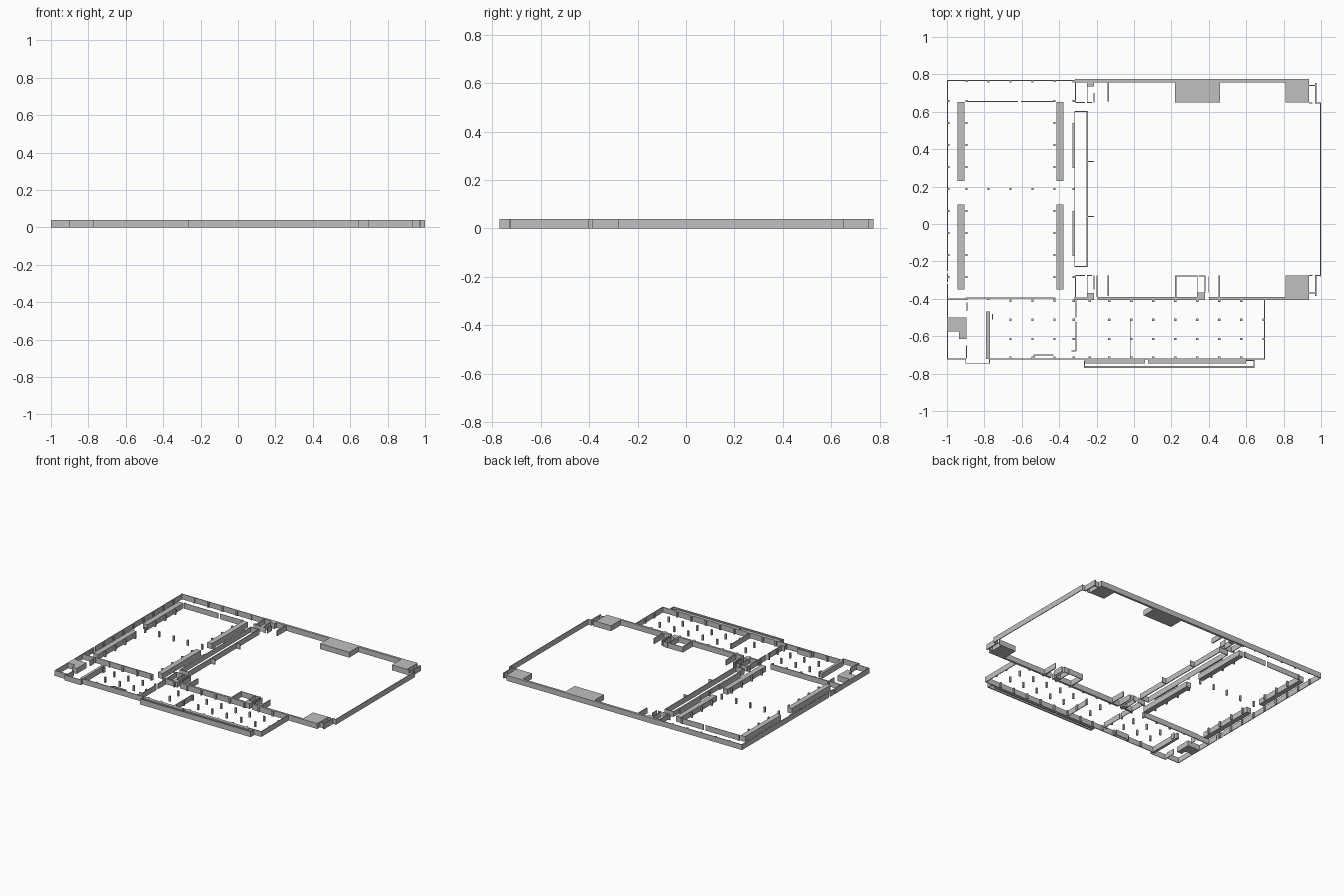
import bpy
import bmesh

if "Cube" in bpy.data.objects:
    bpy.data.objects.remove(bpy.data.objects["Cube"], do_unlink=True)

H = 0.04      # storey height
T = 0.005     # thin wall thickness

grey = bpy.data.materials.new("wall grey")
grey.use_nodes = True
COL = (0.53, 0.53, 0.53, 1)
grey.diffuse_color = COL
grey.node_tree.nodes["Principled BSDF"].inputs["Base Color"].default_value = COL


def boxes(name, rects):
    """One object made of full-height boxes given as (x0, y0, x1, y1)."""
    bm = bmesh.new()
    for x0, y0, x1, y1 in rects:
        v = [bm.verts.new(p) for p in ((x0, y0, 0), (x1, y0, 0), (x1, y1, 0), (x0, y1, 0))]
        base = bm.faces.new(v)
        top = bmesh.ops.extrude_face_region(bm, geom=[base])["geom"]
        bmesh.ops.translate(bm, vec=(0, 0, H),
                            verts=[g for g in top if isinstance(g, bmesh.types.BMVert)])
    bmesh.ops.recalc_face_normals(bm, faces=bm.faces)
    me = bpy.data.meshes.new(name)
    bm.to_mesh(me)
    bm.free()
    me.materials.append(grey)
    ob = bpy.data.objects.new(name, me)
    bpy.context.collection.objects.link(ob)
    return ob


def wx(y, x0, x1, t=T):
    """Wall running along x, centred on y."""
    return (x0, y - t / 2, x1, y + t / 2)


def wy(x, y0, y1, t=T):
    """Wall running along y, centred on x."""
    return (x - t / 2, y0, x + t / 2, y1)


def posts(name, xs, ys, s=0.012):
    return boxes(name, [(x - s / 2, y - s / 2, x + s / 2, y + s / 2) for x in xs for y in ys])


# Main hall: thick long walls, corner cores, thin end wall
boxes("hall_back_wall", [(-0.315, 0.757, 0.935, 0.774)])
boxes("hall_front_wall", [(-0.32, -0.405, -0.215, -0.392), (-0.195, -0.405, 0.38, -0.39),
                          (0.40, -0.405, 0.935, -0.39)])
boxes("hall_cores", [(0.22, 0.65, 0.46, 0.757), (0.81, 0.65, 0.935, 0.757),
                     (0.81, -0.39, 0.935, -0.275)])
boxes("hall_end_wall", [wy(0.9975, -0.28, 0.65)])

# Small lobbies at the two end corners of the hall
lobbies = []
for y0, y1, inner in ((0.648, 0.755, 0.648), (-0.385, -0.275, -0.275)):
    lobbies += [wy(0.972, y0, y1, 0.008), wx(inner, 0.935, 0.955), wx(inner, 0.968, 1.0),
                wx((y0 + y1) / 2 + (0.04 if y0 > 0 else -0.04), 0.935, 0.972)]
boxes("corner_lobbies", lobbies)

# Long corridor between the hall and the west wing
boxes("corridor_walls", [wy(-0.25, -0.23, 0.604, 0.006), wy(-0.317, -0.23, 0.604, 0.003),
                         wx(0.602, -0.318, -0.25), wx(-0.228, -0.318, -0.25),
                         wy(-0.323, 0.30, 0.54, 0.01), wy(-0.323, -0.17, 0.07, 0.01),
                         wx(0.335, -0.25, -0.215), wx(0.04, -0.25, -0.215)])

# Rooms in the hall corners next to the corridor
rooms = []
for y0, y1, core in ((0.65, 0.757, (-0.25, 0.735, -0.215, 0.757)),
                     (-0.39, -0.275, (-0.25, -0.392, -0.215, -0.37))):
    inner = y0 if y0 > 0 else y1
    rooms += [wy(-0.312, y0, y1), wy(-0.25, y0, y1), wx(inner, -0.312, -0.262),
              wx(inner, -0.25, -0.225), wy(-0.137, y0 + 0.005, y1, 0.008), core]
rooms += [wy(-0.215, 0.65, 0.70), wy(-0.215, -0.35, -0.275), wy(-0.197, -0.39, -0.275)]
boxes("hall_rooms", rooms)

# Service room on the front side of the hall
boxes("service_room", [wy(0.222, -0.39, -0.275, 0.008), wy(0.338, -0.39, -0.275),
                       wx(-0.277, 0.222, 0.338), wx(-0.277, 0.345, 0.38),
                       wy(0.38, -0.365, -0.275), (0.34, -0.39, 0.38, -0.365),
                       wy(0.397, -0.365, -0.28, 0.004), wy(0.457, -0.39, -0.275, 0.008)])

# West wing: outer walls, inner cross walls and four long solid blocks
boxes("west_outer_wall", [wy(-0.9975, -0.25, 0.77), wy(-0.9975, -0.31, -0.265),
                          wy(-0.9975, -0.40, -0.32), wx(0.768, -1.0, -0.315)])
boxes("west_cross_walls", [wx(0.655, -0.89, -0.62, 0.004), wx(0.655, -0.605, -0.425, 0.004),
                           wx(-0.396, -0.89, -0.425, 0.007)])
boxes("west_long_blocks", [(x, y0, x + 0.038, y1) for x in (-0.944, -0.414)
                           for y0, y1 in ((0.23, 0.652), (-0.35, 0.103))])
bays = [0.54 - 0.1176 * i for i in range(8)]
posts("west_columns", (-0.895, -0.425), [0.765, 0.657] + bays + [-0.40])
posts("west_wall_columns", (-0.992,), [0.657] + bays)
posts("west_middle_columns", (-0.778, -0.66, -0.543, -0.322), (0.187,))
posts("west_end_columns", (-0.778, -0.66, -0.543, -0.322), (0.762,))
posts("corridor_end_columns", (-0.322,), (0.657, -0.283))

# South wing: outer walls, with a projecting entrance bay
boxes("south_outer_wall", [wy(-0.9975, -0.725, -0.40), wx(-0.7225, -1.0, -0.90),
                           wx(-0.7225, -0.77, 0.70), wy(0.6975, -0.725, -0.40),
                           wx(-0.40, -1.0, -0.90), wy(-0.90, -0.747, -0.72, 0.004),
                           wy(-0.772, -0.747, -0.72, 0.004), wx(-0.745, -0.902, -0.77, 0.004)])

# Front planters and the low wall in front of them
boxes("front_planters", [(-0.26, -0.745, 0.06, -0.725), (0.075, -0.745, 0.60, -0.725)])
boxes("front_screen_wall", [wx(-0.765, -0.267, 0.643, 0.009), wy(-0.265, -0.765, -0.73, 0.004),
                            wy(0.641, -0.765, -0.73, 0.004), wx(-0.73, 0.60, 0.643, 0.004)])

# South wing interior
boxes("south_core", [(-1.0, -0.575, -0.895, -0.50), (-0.935, -0.615, -0.895, -0.575)])
boxes("south_thick_wall", [(-0.79, -0.722, -0.77, -0.468)])
boxes("south_partitions", [wy(-0.02, -0.722, -0.51, 0.005), wy(-0.31, -0.50, -0.41),
                           wy(-0.31, -0.68, -0.52), wx(-0.68, -0.335, -0.31),
                           wx(-0.70, -0.535, -0.43, 0.004), wy(-0.535, -0.722, -0.70, 0.004),
                           wy(-0.893, -0.465, -0.42, 0.004), wy(-0.895, -0.72, -0.65, 0.004),
                           wy(-0.757, -0.51, -0.48, 0.004)])
grid = [-0.66, -0.543, -0.425, -0.322] + [-0.132 + 0.1176 * i for i in range(7)]
posts("south_columns", grid, (-0.41, -0.512, -0.615, -0.715))
posts("south_west_columns", (-0.778,), (-0.40,))
posts("south_end_columns", (0.692,), (-0.512, -0.615))
posts("south_inner_column", (-0.237,), (-0.41, -0.715))
